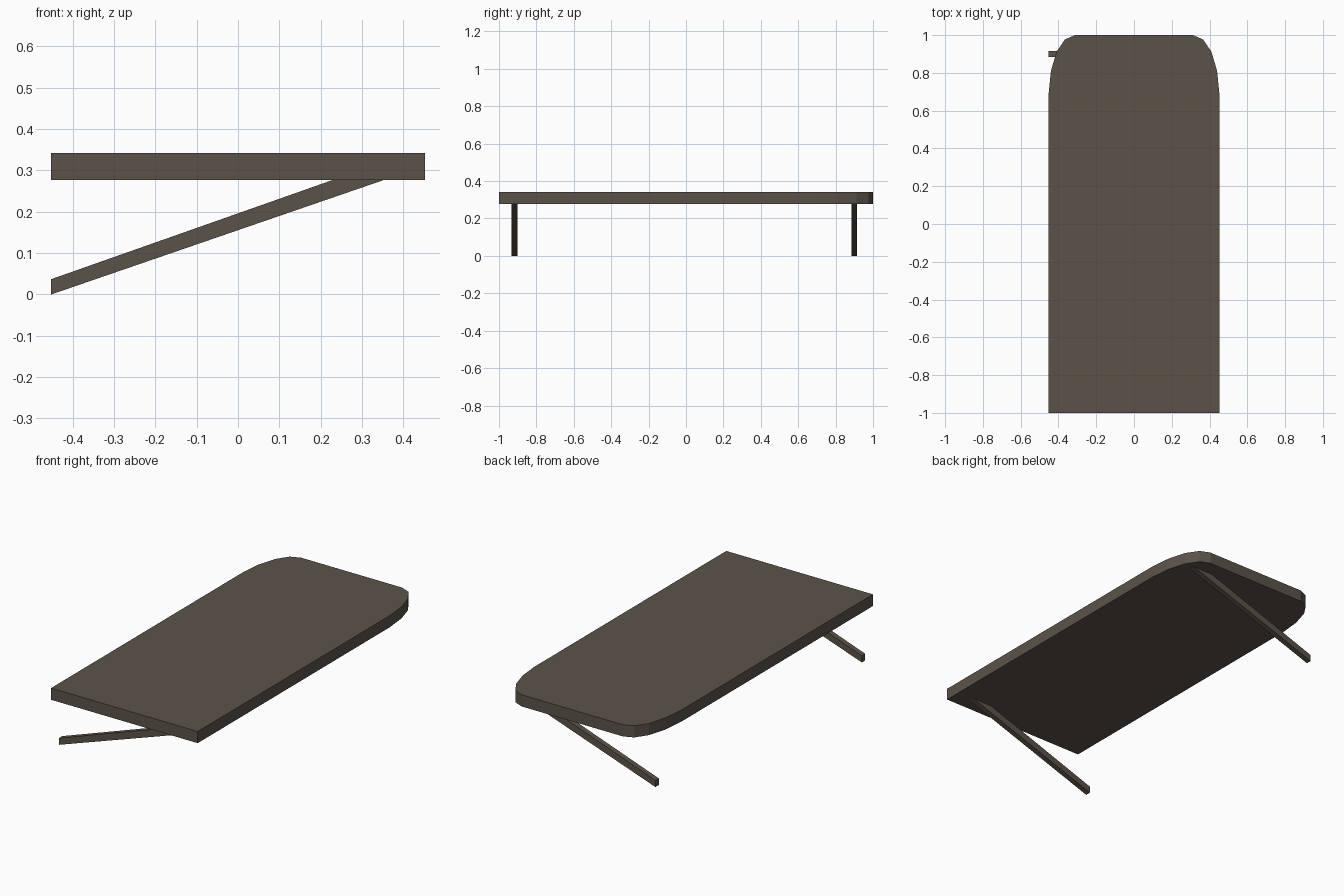
import bpy, bmesh

if "Cube" in bpy.data.objects:
    bpy.data.objects.remove(bpy.data.objects["Cube"])

brown = bpy.data.materials.new("dark brown wood")
brown.diffuse_color = (0.105, 0.086, 0.068, 1)
brown.use_nodes = True
brown.node_tree.nodes["Principled BSDF"].inputs["Base Color"].default_value = brown.diffuse_color


def prism(name, profile, to_3d, a, b):
    """Extrude a flat outline between depths a and b."""
    bm = bmesh.new()
    lo = [bm.verts.new(to_3d(p, a)) for p in profile]
    hi = [bm.verts.new(to_3d(p, b)) for p in profile]
    bm.faces.new(lo)
    bm.faces.new(hi[::-1])
    n = len(profile)
    for i in range(n):
        j = (i + 1) % n
        bm.faces.new((lo[i], hi[i], hi[j], lo[j]))
    bmesh.ops.recalc_face_normals(bm, faces=bm.faces)
    mesh = bpy.data.meshes.new(name)
    bm.to_mesh(mesh)
    bm.free()
    mesh.materials.append(brown)
    obj = bpy.data.objects.new(name, mesh)
    bpy.context.collection.objects.link(obj)
    return obj


# Board with faceted rounded corners at the back
BOTTOM, TOP = 0.277, 0.342
half = [(0.452, -1.0), (0.452, 0.69), (0.44, 0.81), (0.41, 0.912),
        (0.366, 0.977), (0.312, 1.0)]
outline = half + [(-x, y) for x, y in reversed(half)]
prism("table_board", outline, lambda p, d: (p[0], p[1], d), BOTTOM, TOP)

# Slanted struts under the board, cut upright at the free end
strut = [(-0.452, 0.0), (0.356, BOTTOM + 0.001), (0.232, BOTTOM + 0.001), (-0.452, 0.037)]
for name, y in (("front_strut", -0.917), ("back_strut", 0.90)):
    prism(name, strut, lambda p, d: (p[0], d, p[1]), y - 0.015, y + 0.015)
